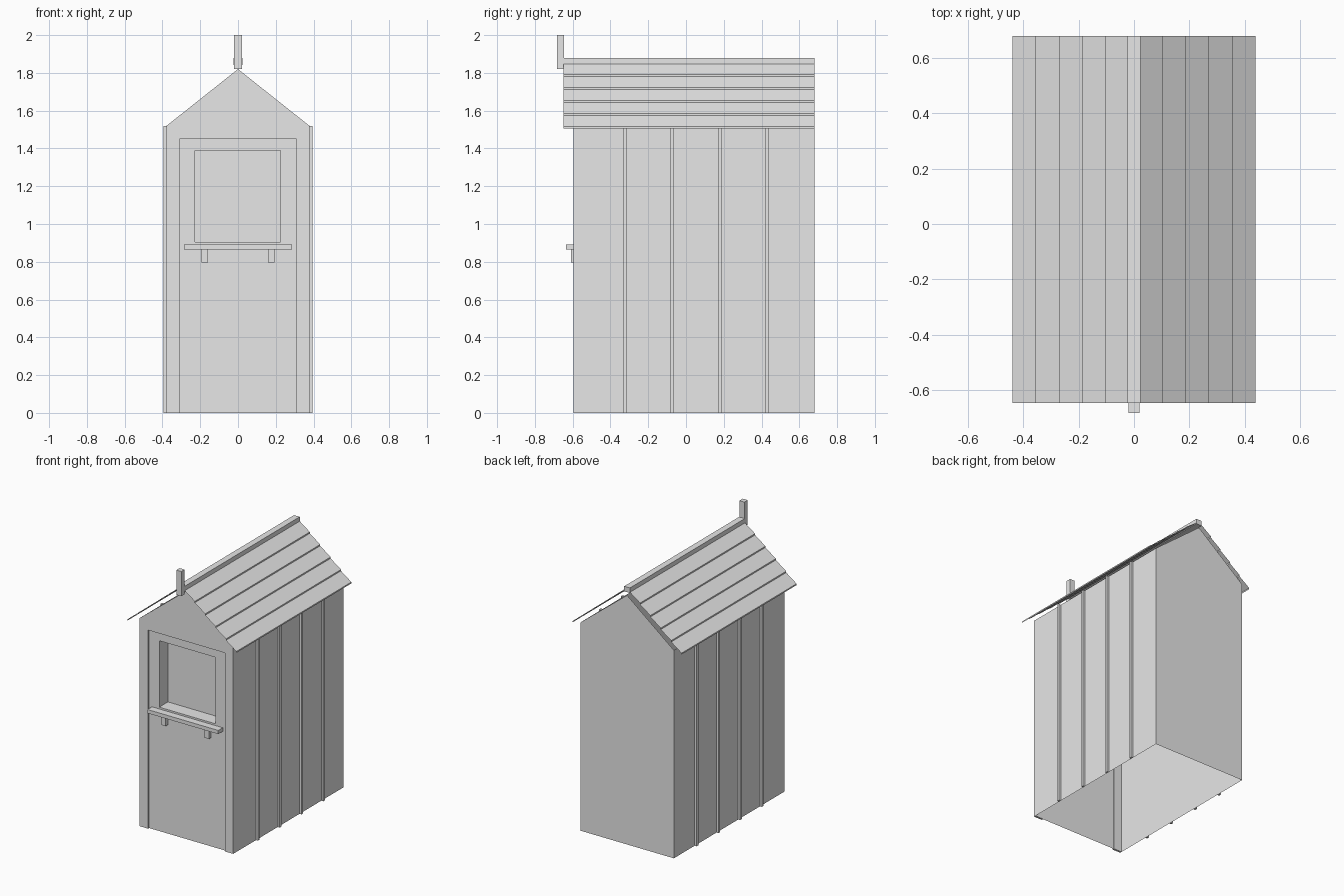
import bpy
import bmesh

cube = bpy.data.objects.get("Cube")
if cube:
    bpy.data.objects.remove(cube)

grey = bpy.data.materials.new("plain_grey")
grey.use_nodes = True
grey.diffuse_color = (0.8, 0.8, 0.8, 1)
grey.node_tree.nodes["Principled BSDF"].inputs["Base Color"].default_value = (0.8, 0.8, 0.8, 1)

HALF = 0.378          # half width of the hut
FRONT, BACK = -0.595, 0.68
EAVE, APEX = 1.52, 1.82


def finish(name, bm):
    mesh = bpy.data.meshes.new(name)
    bm.to_mesh(mesh)
    bm.free()
    mesh.materials.append(grey)
    obj = bpy.data.objects.new(name, mesh)
    bpy.context.collection.objects.link(obj)
    return obj


def box(name, x, y, z):
    """Box from (low, high) ranges."""
    bm = bmesh.new()
    bmesh.ops.create_cube(bm, size=1)
    for v in bm.verts:
        v.co = [r[0] if c < 0 else r[1] for c, r in zip(v.co, (x, y, z))]
    return finish(name, bm)


def sheet(name, points):
    bm = bmesh.new()
    bm.faces.new([bm.verts.new(p) for p in points])
    return finish(name, bm)


def extruded_strip(name, profile, y0, y1):
    """Open x-z profile swept along y."""
    bm = bmesh.new()
    rows = [(bm.verts.new((x, y0, z)), bm.verts.new((x, y1, z))) for x, z in profile]
    for (a, b), (c, d) in zip(rows, rows[1:]):
        bm.faces.new((a, c, d, b))
    return finish(name, bm)


# Wall shell, open underneath
sheet("back_wall", [(HALF, BACK, 0), (-HALF, BACK, 0), (-HALF, BACK, EAVE),
                    (0, BACK, APEX), (HALF, BACK, EAVE)])
sheet("front_gable", [(-HALF, FRONT, EAVE), (HALF, FRONT, EAVE), (0, FRONT, APEX)])
for side, s in (("left", 1), ("right", -1)):
    wall = [(s * HALF, FRONT, 0), (s * HALF, BACK, 0),
            (s * HALF, BACK, EAVE), (s * HALF, FRONT, EAVE)]
    sheet(side + "_wall", wall[::s])

    # Battens over the wall joints
    for i in range(4):
        y = -0.323 + 0.251 * i
        box(f"{side}_batten_{i + 1}", sorted((s * HALF, s * 0.394)),
            (y - 0.009, y + 0.009), (0, EAVE))

    # Front door posts
    box(side + "_door_post", sorted((s * 0.31, s * HALF)), (FRONT, FRONT + 0.015), (0, EAVE))

    # Shelf brackets
    box(side + "_shelf_bracket", sorted((s * 0.158, s * 0.192)), (-0.61, -0.58), (0.795, 0.866))

    # Overlapping roof boards with small butt edges
    boards = []
    for i in range(5):
        x, z = 0.44 - 0.084 * i, 1.505 + 0.069 * i
        boards += [(s * x, z), (s * x, z + 0.01), (s * (x - 0.084), z + 0.069)]
    boards.append((0, 1.862))
    extruded_strip(side + "_roof_boards", boards[::s], -0.648, BACK)

box("door_lintel", (-0.31, 0.31), (FRONT, FRONT + 0.015), (1.45, EAVE))

# Door with a recessed window
bm = bmesh.new()
xs, zs = (-0.31, -0.228, 0.225, 0.31), (0, 0.905, 1.39, 1.45)
grid = [[bm.verts.new((x, FRONT + 0.012, z)) for x in xs] for z in zs]
for r in range(3):
    for c in range(3):
        face = bm.faces.new((grid[r][c], grid[r][c + 1], grid[r + 1][c + 1], grid[r + 1][c]))
        if r == c == 1:
            window = face
pane = bmesh.ops.extrude_face_region(bm, geom=[window])["geom"]
bmesh.ops.translate(bm, vec=(0, 0.1, 0), verts=[g for g in pane if isinstance(g, bmesh.types.BMVert)])
if window.is_valid:
    bmesh.ops.delete(bm, geom=[window], context="FACES_ONLY")
bmesh.ops.recalc_face_normals(bm, faces=bm.faces)
finish("door", bm)

# Window shelf, ridge beam and front finial
box("window_shelf", (-0.287, 0.285), (-0.635, -0.583), (0.865, 0.892))
box("ridge_beam", (-0.023, 0.023), (-0.648, BACK), (1.843, 1.88))
box("ridge_finial", (-0.02, 0.02), (-0.683, -0.645), (1.82, 2.0))
